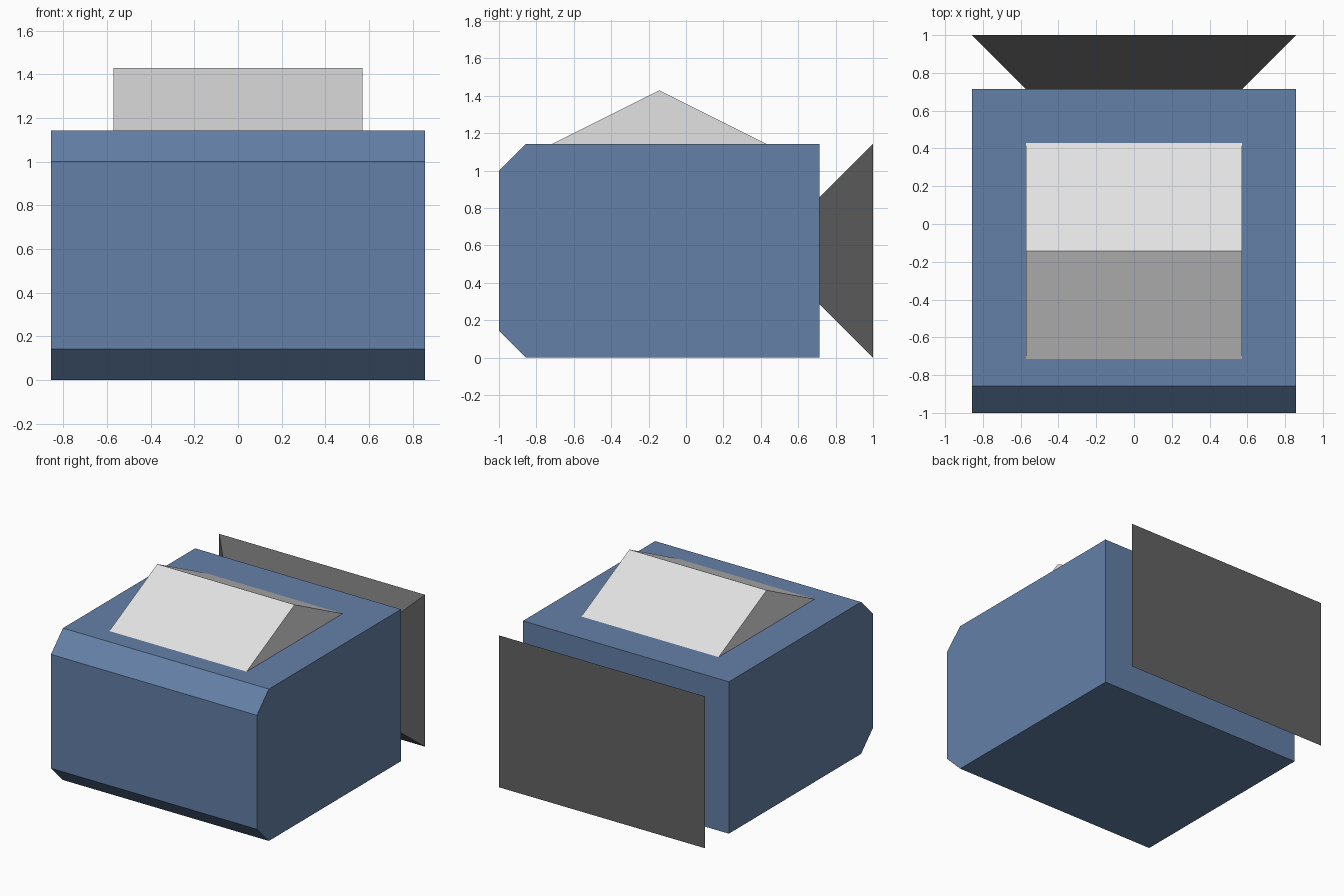
import bpy
import bmesh

cube = bpy.data.objects.get("Cube")
if cube:
    bpy.data.objects.remove(cube, do_unlink=True)

U = 1 / 7  # design module


def material(name, rgb):
    mat = bpy.data.materials.new(name)
    mat.use_nodes = True
    mat.diffuse_color = (*rgb, 1)
    mat.node_tree.nodes["Principled BSDF"].inputs["Base Color"].default_value = (*rgb, 1)
    return mat


def loft(name, first, second, mat):
    """Solid between two matching rings of points given in modules."""
    bm = bmesh.new()
    a, b = ([bm.verts.new([c * U for c in p]) for p in ring] for ring in (first, second))
    bm.faces.new(a)
    bm.faces.new(b)
    n = len(a)
    for i in range(n):
        j = (i + 1) % n
        bm.faces.new((a[i], a[j], b[j], b[i]))
    bmesh.ops.recalc_face_normals(bm, faces=bm.faces)
    mesh = bpy.data.meshes.new(name)
    bm.to_mesh(mesh)
    bm.free()
    mesh.materials.append(mat)
    obj = bpy.data.objects.new(name, mesh)
    bpy.context.collection.objects.link(obj)
    return obj


def side_prism(name, profile, half_width, mat):
    """Extrude a (y, z) profile across x."""
    left, right = ([(s * half_width, y, z) for y, z in profile] for s in (1, -1))
    return loft(name, left, right, mat)


def upright_rect(y, half_width, low, high):
    return [(-half_width, y, low), (half_width, y, low),
            (half_width, y, high), (-half_width, y, high)]


blue = material("dusty blue", (0.127, 0.216, 0.388))
pale = material("pale grey", (0.76, 0.76, 0.76))
dark = material("dark grey", (0.125, 0.125, 0.125))

# Main block with chamfered front edges
side_prism("body", [(-6, 0), (5, 0), (5, 8), (-6, 8), (-7, 7), (-7, 1)], 6, blue)

# Ridge on the top
side_prism("roof_wedge", [(-5, 8), (3, 8), (-1, 10)], 4, pale)

# Flared nozzle on the back
loft("rear_flare", upright_rect(5, 4, 2, 6), upright_rect(7, 6, 0, 8), dark)
